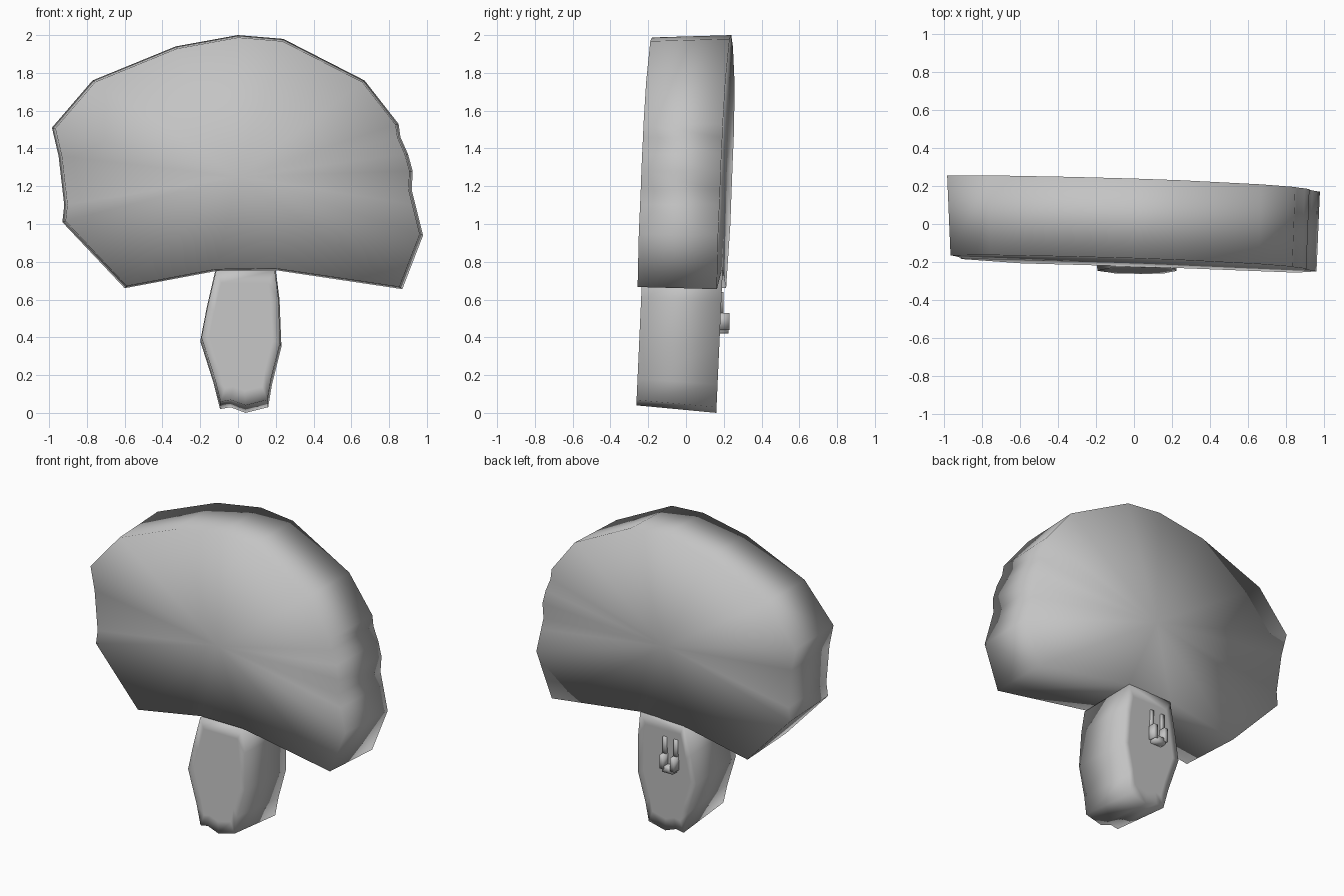
import bpy, bmesh
from mathutils import Vector

cube = bpy.data.objects.get("Cube")
if cube:
    bpy.data.objects.remove(cube, do_unlink=True)

grey = bpy.data.materials.new("plain grey")
grey.use_nodes = True
colour = (0.55, 0.55, 0.55, 1)
grey.diffuse_color = colour
grey.node_tree.nodes["Principled BSDF"].inputs["Base Color"].default_value = colour


def slab(name, outline, centre, front, back, place, inset=0.0):
    """Extrude an outline in depth; place() tapers and tilts every point."""
    bm = bmesh.new()
    rings = []
    for y in (front, back):
        rings.append([bm.verts.new(place(x, y, z)) for x, z in outline])
    a, b = rings
    n = len(outline)
    for i in range(n):
        j = (i + 1) % n
        bm.faces.new((a[i], a[j], b[j], b[i]))
    for ring, y in ((a, front), (b, back)):
        # optional inner border keeps the middle of the face flat
        if inset:
            inner = [bm.verts.new(place(x + (centre[0] - x) * inset, y, z + (centre[1] - z) * inset))
                     for x, z in outline]
            for i in range(n):
                j = (i + 1) % n
                bm.faces.new((ring[i], ring[j], inner[j], inner[i]))
            ring = inner
        hub = bm.verts.new(place(centre[0], y, centre[1]))
        for i in range(n):
            bm.faces.new((ring[i], ring[(i + 1) % n], hub))
    bmesh.ops.recalc_face_normals(bm, faces=bm.faces)
    mesh = bpy.data.meshes.new(name)
    bm.to_mesh(mesh)
    bm.free()
    mesh.materials.append(grey)
    mesh.shade_smooth()
    obj = bpy.data.objects.new(name, mesh)
    bpy.context.collection.objects.link(obj)
    return obj


# Cap: broad dome outline with an uneven edge on one side
cap_outline = [(0, 2), (0.24, 1.98), (0.67, 1.76), (0.85, 1.53), (0.86, 1.46), (0.9, 1.37),
               (0.925, 1.28), (0.92, 1.18), (0.94, 1.1), (0.98, 0.94), (0.87, 0.655),
               (0.2, 0.755), (-0.12, 0.75), (-0.6, 0.66), (-0.93, 1.01), (-0.92, 1.1),
               (-0.95, 1.36), (-0.985, 1.51), (-0.77, 1.76), (-0.33, 1.94)]


def place_cap(x, y, z):
    s = 0.982 if y < 0 else 1
    return Vector((x * s, y - 0.033 * x + 0.035 * (z - 1.3), 1.3 + (z - 1.3) * s))


slab("mushroom_cap", cap_outline, (0, 1.25), -0.205, 0.215, place_cap)

# Stem: barrel shaped slab leaning with the cap
stem_outline = [(-0.12, 0.755), (-0.165, 0.56), (-0.2, 0.38), (-0.13, 0.16), (-0.095, 0.02),
                (-0.04, 0.03), (0.04, 0), (0.16, 0.03), (0.18, 0.15), (0.23, 0.35),
                (0.22, 0.6), (0.2, 0.755)]


def place_stem(x, y, z):
    if y < 0:
        x, z = 0.015 + (x - 0.015) * 0.97, z + 0.04 * (1 - z / 0.75)
    return Vector((x, y + 0.045 * (z - 0.66), z))


slab("stem", stem_outline, (0.02, 0.4), -0.235, 0.19, place_stem, 0.2)


# Small catch on the back of the stem: two prongs joined by a bar
def block(name, x, z0, z1, width, depth):
    h = width / 2
    outline = [(x - h, z0), (x + h, z0), (x + h, z1), (x - h, z1)]
    return slab(name, outline, (x, (z0 + z1) / 2), 0.15, depth, lambda a, b, c: Vector((a, b, c)))


for side, x in (("left", 0.02), ("right", -0.06)):
    block("catch_prong_" + side, x, 0.44, 0.53, 0.03, 0.23)
    block("catch_root_" + side, x, 0.52, 0.64, 0.025, 0.198)
block("catch_bar", -0.02, 0.42, 0.46, 0.08, 0.225)
